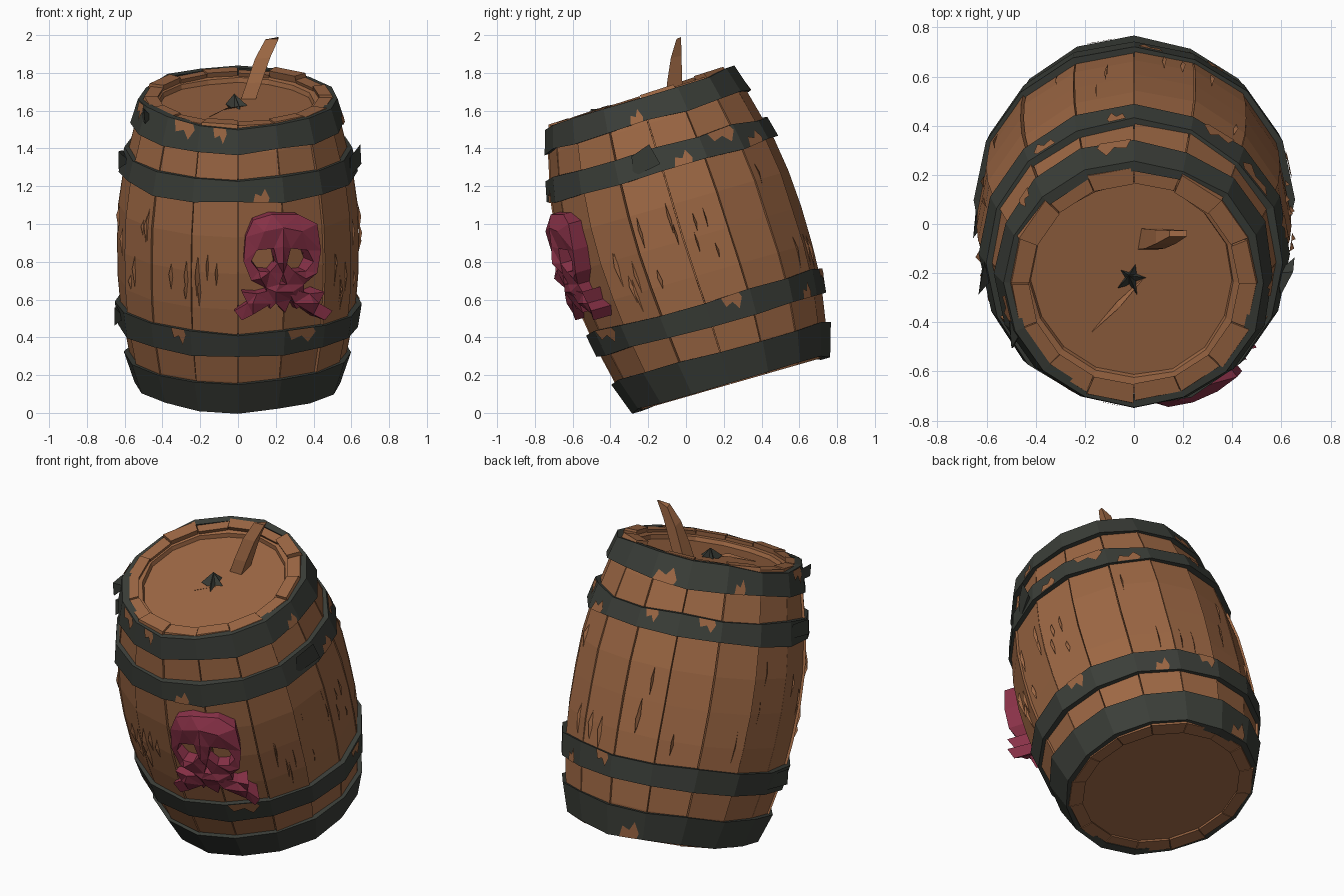
import bpy, bmesh, math, random
from mathutils import Vector, Matrix
from mathutils.geometry import delaunay_2d_cdt

if "Cube" in bpy.data.objects:
    bpy.data.objects.remove(bpy.data.objects["Cube"])

random.seed(7)
N = 16                                   # staves around the barrel
STEP = 2 * math.pi / N
TILT = Matrix.Translation((0, 0.235, 0.152)) @ Matrix.Rotation(math.radians(16), 4, 'X')
PROFILE = [(0, .52), (.18, .58), (.4, .623), (.6, .64), (.8, .644),
           (1.0, .637), (1.2, .61), (1.45, .55), (1.61, .502)]
LEAN = [(0, 0), (.4, -.01), (.8, -.028), (1.2, -.032), (1.61, -.04)]   # slight forward bow


def material(name, rgb):
    m = bpy.data.materials.new(name)
    m.diffuse_color = (*rgb, 1)
    m.use_nodes = True
    m.node_tree.nodes["Principled BSDF"].inputs["Base Color"].default_value = m.diffuse_color
    return m


WOOD = material("brown wood", (.335, .136, .057))
IRON = material("dark iron", (.043, .048, .040))
PAINT = material("crimson", (.25, .031, .064))


def jit(a):
    return random.uniform(-a, a)


def table(points, s):
    for (a, ra), (b, rb) in zip(points, points[1:]):
        if s <= b:
            return ra + (rb - ra) * (s - a) / (b - a)
    return points[-1][1]


def radius(s):
    """Barrel radius at distance s along its axis."""
    return table(PROFILE, s)


def place(theta, r, s):
    """Angle from the front, radius and axial distance to a tilted world point."""
    y = -r * math.cos(theta)
    top = .03 * max(0, min(1, (s - 1.3) / .3))
    return TILT @ Vector((r * math.sin(theta), y + table(LEAN, s), s + top * (y - .3)))


def add(name, verts, faces, mat):
    bm = bmesh.new()
    vs = [bm.verts.new(v) for v in verts]
    for f in faces:
        bm.faces.new([vs[i] for i in f])
    bmesh.ops.recalc_face_normals(bm, faces=bm.faces)
    me = bpy.data.meshes.new(name)
    bm.to_mesh(me)
    bm.free()
    me.materials.append(mat)
    ob = bpy.data.objects.new(name, me)
    bpy.context.collection.objects.link(ob)
    return ob


def tube(rings, closed=False):
    """Faces joining equal rings of vertices, capped unless closed."""
    n, k = rings
    faces = []
    for i in range(n if closed else n - 1):
        for j in range(k):
            a, b = i * k, ((i + 1) % n) * k
            faces.append((a + j, a + (j + 1) % k, b + (j + 1) % k, b + j))
    if not closed:
        faces += [tuple(range(k)), tuple(range((n - 1) * k, n * k))]
    return faces


# Staves: one flat-faced curved board each, a little uneven
for i in range(N):
    t0, t1 = i * STEP + .004, (i + 1) * STEP - .004
    out, top = jit(.007), jit(.012)
    verts = []
    for s, r in PROFILE:
        z = s + top if s > 1.5 else s
        verts += [place(t0, r + out, z), place(t1, r + out + jit(.003), z),
                  place(t1, r - .075, z), place(t0, r - .075, z)]
    add(f"stave_{i + 1}", verts, tube((len(PROFILE), 4)), WOOD)

# Inner body: closes the seams and forms the recessed lid and the bottom
levels = [.02, .3, .8, 1.2, 1.55]
verts = [place(j * STEP, radius(s) - .035, s) for s in levels for j in range(N)]
add("lid_and_core", verts, tube((len(levels), N)), WOOD)

# Raised inner lip around the lid
verts = []
for j in range(N):
    w = jit(.012)
    verts += [place(j * STEP, .45, 1.53), place(j * STEP, .45, 1.585),
              place(j * STEP, .415 + w, 1.575), place(j * STEP, .405 + w, 1.53)]
add("lid_lip", verts, tube((N, 4), True), WOOD)


# Iron hoops with ragged edges and wood showing through chips
def hoop(name, s0, s1, chips):
    lo, hi, verts = [], [], []
    for j in range(N):
        t, a, b = j * STEP, s0 + jit(.012), s1 + jit(.012)
        grow = .024 + jit(.007)
        lo.append(place(t, radius(a) + grow, a))
        hi.append(place(t, radius(b) + grow, b))
        verts += [lo[-1], hi[-1], place(t, radius(b) - .02, b), place(t, radius(a) - .02, a)]
    add(name, verts, tube((N, 4), True), IRON)
    for c, j in enumerate(random.sample(range(N), chips)):
        k = (j + 1) % N
        out = place((j + .5) * STEP, 1, s0) - place((j + .5) * STEP, 0, s0)
        w = random.uniform(.3, .75)
        x0, edge = random.uniform(.02, .95 - w), random.choice((0, 1))
        shape = [(0, 0), (.15, .4), (.5, .28), (.75, .6), (1, .2), (.9, 0)]
        pts = []
        for u, v in shape:
            u, v = x0 + u * w, abs(edge - v)
            p = lo[j].lerp(lo[k], u).lerp(hi[j].lerp(hi[k], u), v)
            pts.append(p + out * .006)
        add(f"{name}_chip_{c + 1}", pts, [tuple(range(len(pts)))], WOOD)


hoop("bottom_hoop", 0, .178, 1)
hoop("lower_hoop", .325, .46, 5)
hoop("upper_hoop", 1.185, 1.31, 6)
hoop("top_hoop", 1.46, 1.6, 6)

# Bent loose ends of the hoops
for i, (deg, s, h) in enumerate([(84, 1.25, .09), (-82, 1.26, .07), (-80, .40, .07),
                                 (-65, 1.56, .06)]):
    t, r = math.radians(deg), radius(s) + .015
    verts = [place(t - .16, r, s - h * .6), place(t - .12, r, s + h * .6),
             place(t + .06, r + .035, s + h), place(t + .1, r + .04, s - h * .3),
             place(t, r - .03, s)]
    add(f"hoop_end_{i + 1}", verts, [(0, 1, 2, 3), (0, 1, 4), (1, 2, 4), (2, 3, 4), (3, 0, 4)], IRON)

# Splinters: slim slivers lifting off the stave faces
for i in range(44):
    j = random.randrange(N)
    mid = (j + .5) * STEP
    t = (j + random.uniform(.12, .88)) * STEP
    s, h = random.uniform(.55, 1.08), random.uniform(.04, .11)

    def on_face(dt, z, lift):
        flat = math.cos(STEP / 2) / math.cos(t + dt - mid)
        return place(t + dt, radius(z) * flat + lift, z)
    w = random.uniform(.01, .018)
    add(f"splinter_{i + 1}", [on_face(0, s - h, .006), on_face(w, s - h * .1, .004),
                              on_face(.004, s + h, .006), on_face(-w * .4, s + h * .2, .022)],
        [(0, 1, 3), (1, 2, 3)], WOOD)

# Long splinter across the lid
add("lid_splinter", [TILT @ Vector(p) for p in
                     [(-.18, -.27, 1.535), (-.07, -.13, 1.55), (.05, -.02, 1.54), (-.06, -.15, 1.565)]],
    [(0, 1, 3), (1, 2, 3)], WOOD)


def inside(p, loop):
    """Even-odd test of a point against a closed loop."""
    hit = False
    for (x0, z0), (x1, z1) in zip(loop, loop[1:] + loop[:1]):
        if (z0 > p[1]) != (z1 > p[1]) and p[0] < x0 + (p[1] - z0) * (x1 - x0) / (z1 - z0):
            hit = not hit
    return hit


# Raised skull emblem, drawn in front-view x, z and wrapped on the barrel
def emblem(name, loops, base, dome, bumps=()):
    flat = [p for loop in loops for p in loop] + [(x, z) for x, z, h in bumps]
    lift = {(x, z): h for x, z, h in bumps}
    front, back = [], []
    for x, z in flat:
        q = ((x - .24) / .24) ** 2 + ((z - .80) / .30) ** 2
        d = base + dome * max(0, 1 - q) + .6 * max(0, x - .36) + lift.get((x, z), 0) + jit(.006)
        s = z
        for _ in range(4):
            r = radius(s) + d
            s = (z - .152 + .276 * (math.sqrt(r * r - x * x) - table(LEAN, s))) / .961
        t = math.asin(x / r)
        front.append(place(t, r, s))
        back.append(place(t, radius(s) - .03, s))
    edges, walls, start, n = [], [], 0, len(flat)
    for loop in loops:
        k = len(loop)
        for i in range(k):
            a, b = start + i, start + (i + 1) % k
            edges.append((a, b))
            walls.append((a, b, b + n, a + n))
        start += k
    tris = delaunay_2d_cdt([Vector(p) for p in flat], edges, [], 0, 1e-6)[2]
    keep = []
    for f in tris:
        c = [sum(flat[i][a] for i in f) / len(f) for a in (0, 1)]
        if inside(c, loops[0]) and not any(inside(c, l) for l in loops[1:]):
            keep.append(tuple(f))
    add(name, front + back, keep + walls, PAINT)


head = [(.08, 1.02), (.18, 1.05), (.32, 1.05), (.42, 1.0), (.44, .86), (.42, .74), (.35, .68),
        (.35, .58), (.31, .55), (.28, .60), (.25, .53), (.20, .58), (.17, .55), (.15, .66),
        (.07, .70), (.03, .80), (.04, .93)]
eye = [(.07, .80), (.10, .86), (.19, .87), (.21, .79), (.17, .745), (.11, .75)]
nose = [(.22, .68), (.26, .68), (.24, .735)]
bone = [(.02, .64), (.05, .58), (-.02, .54), (.02, .49), (.08, .52), (.18, .58), (.22, .66), (.10, .63)]


def mirrored(loop):
    return [(.48 - x, z) for x, z in loop]


emblem("skull", [head, eye, [(x - .01, z) for x, z in mirrored(eye)], nose], .03, .04,
       [(.14, .96, .02), (.24, .98, .02), (.34, .96, .03), (.24, .88, .02), (.24, .79, .03),
        (.12, .71, .02), (.36, .71, .02), (.20, .64, .02), (.29, .64, .02)])
emblem("left_bone", [bone], .04, .02, [(.08, .58, .02)])
emblem("right_bone", [mirrored(bone)], .05, .02, [(.40, .58, .02)])

# Bent wooden handle standing on the lid
verts = []
for x, y, z, wx, wy in [(.04, -.06, 1.62, .04, .045), (.085, -.06, 1.75, .04, .04),
                        (.13, -.052, 1.88, .04, .028), (.18, -.038, 1.98, .035, .012)]:
    verts += [(x - wx, y - wy, z + .015 - wx * .5), (x + wx, y - wy, z),
              (x + wx, y + wy, z + .01), (x - wx, y + wy, z - wx * .5)]
add("handle", verts, tube((4, 4)), WOOD)

# Iron spike in the middle of the lid
ring = [(-.01 + math.cos(a * math.pi / 5) * (.07, .03)[a % 2],
         -.22 + math.sin(a * math.pi / 5) * (.07, .03)[a % 2], 1.62 + jit(.015)) for a in range(10)]
add("lid_spike", ring + [(-.02, -.21, 1.69), (-.01, -.22, 1.58)],
    [(i, (i + 1) % 10, c) for i in range(10) for c in (10, 11)], IRON)
